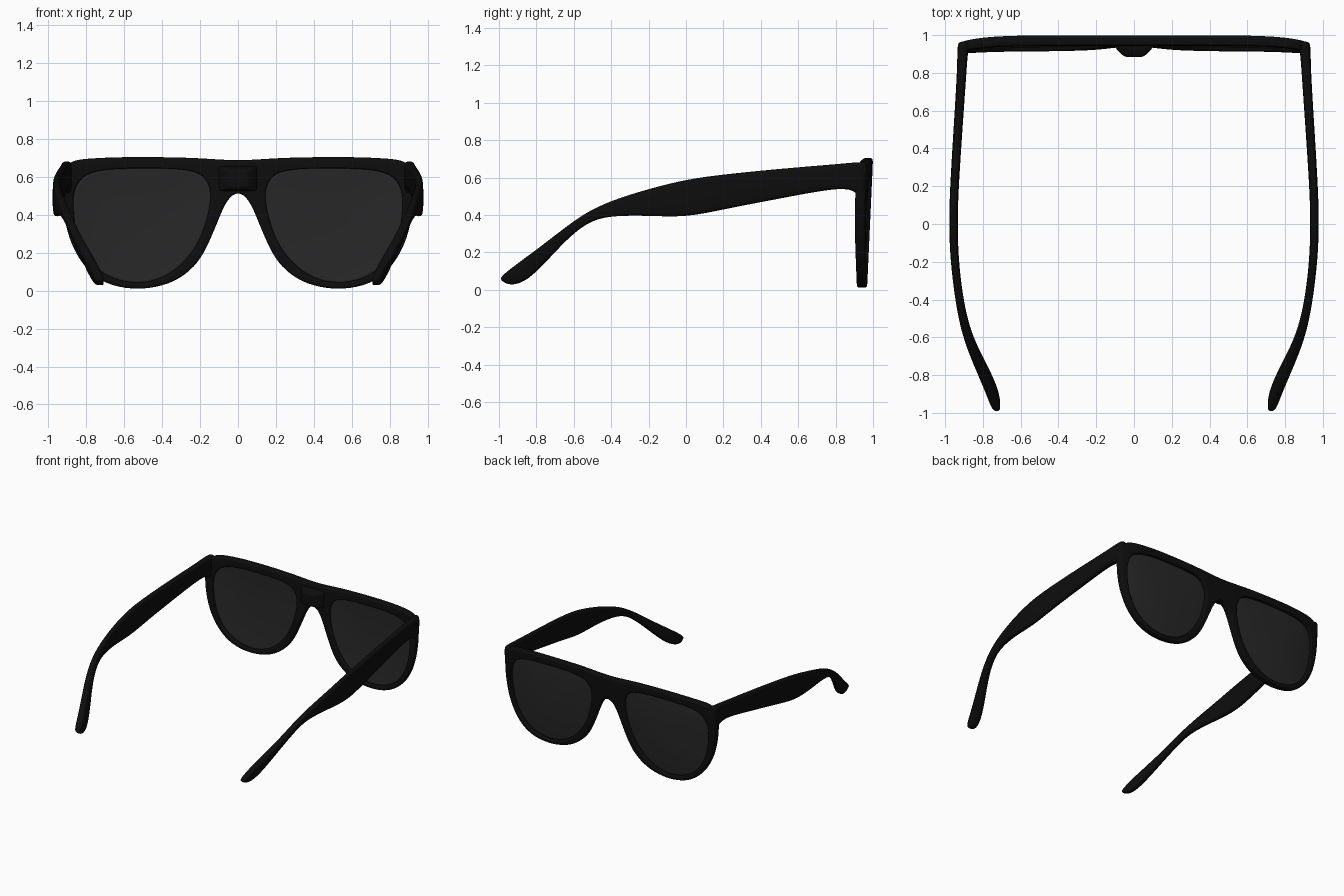
import bpy, bmesh
from mathutils import Vector

if "Cube" in bpy.data.objects:
    bpy.data.objects.remove(bpy.data.objects["Cube"])


def material(name, v):
    m = bpy.data.materials.new(name)
    m.diffuse_color = (v, v, v, 1)
    m.use_nodes = True
    m.node_tree.nodes["Principled BSDF"].inputs["Base Color"].default_value = m.diffuse_color
    return m


black = material("black_plastic", 0.004)
smoke = material("smoked_lens", 0.02)


def make(name, verts, faces, mat, mirror=True, bevel=0.0, subsurf=2):
    me = bpy.data.meshes.new(name)
    me.from_pydata(verts, [], faces)
    bm = bmesh.new()
    bm.from_mesh(me)
    bmesh.ops.recalc_face_normals(bm, faces=bm.faces)
    bm.to_mesh(me)
    bm.free()
    me.materials.append(mat)
    me.shade_smooth()
    ob = bpy.data.objects.new(name, me)
    bpy.context.collection.objects.link(ob)
    if mirror:
        ob.modifiers.new("Mirror", 'MIRROR').use_clip = True
    if bevel:
        b = ob.modifiers.new("Bevel", 'BEVEL')
        b.width, b.segments = bevel, 2
        b.limit_method, b.angle_limit = 'ANGLE', 1.05
    if subsurf:
        s = ob.modifiers.new("Subsurf", 'SUBSURF')
        s.levels = s.render_levels = subsurf
    return ob


def front_y(x, z):
    """Gently raked front surface that wraps back at the outer corners."""
    return 0.968 + 0.032 * z / 0.7 - 0.035 * (abs(x) / 0.93) ** 8


# Right rim: lens opening point paired with outer outline point (x, z, x, z)
RIM = [
    (.50, .645, .50, .706), (.65, .643, .66, .704), (.76, .63, .80, .697),
    (.83, .595, .895, .685), (.865, .53, .928, .61), (.87, .45, .93, .48),
    (.86, .34, .91, .34), (.83, .235, .87, .22), (.77, .135, .80, .11),
    (.68, .07, .70, .035), (.56, .038, .565, .006), (.44, .05, .43, .015),
    (.33, .105, .305, .06), (.25, .19, .205, .15), (.195, .28, .15, .26),
    (.16, .39, .105, .37), (.145, .47, .07, .455), (.145, .52, .035, .503),
    (.155, .565, 0, .517), (.185, .61, 0, .60), (.25, .636, 0, .682),
    (.37, .645, .20, .702),
]
N = len(RIM)

# Frame front: closed ring with front, back, inner and outer walls
T = 0.055
verts, faces = [], []
for a, b, c, d in RIM:
    verts += [(a, front_y(a, b), b), (c, front_y(c, d), d),
              (c, front_y(c, d) - T, d), (a, front_y(a, b) - T, b)]
for i in range(N):
    j = (i + 1) % N
    for k in range(4):
        if k == 1 and RIM[i][2] == 0 and RIM[j][2] == 0:
            continue  # open at the mirror plane
        m = (k + 1) % 4
        faces.append((4*i + k, 4*i + m, 4*j + m, 4*j + k))
make("frame_front", verts, faces, black, bevel=0.012)

# Lenses: slightly domed concentric rings seated in the rims
cx, cz = 0.51, 0.36
RINGS = (1.015, 0.93, 0.75, 0.45)
verts, faces = [], []
for s in RINGS:
    for a, b, _, _ in RIM:
        x, z = cx + (a - cx) * s, cz + (b - cz) * s
        verts.append((x, front_y(x, z) - 0.03 + 0.015 * (1 - s * s), z))
for r in range(len(RINGS) - 1):
    for i in range(N):
        j = (i + 1) % N
        faces.append((r*N + i, r*N + j, r*N + N + j, r*N + N + i))
verts.append((cx, front_y(cx, cz) - 0.015, cz))
base = (len(RINGS) - 1) * N
faces += [(base + i, base + (i + 1) % N, len(verts) - 1) for i in range(N)]
lens = make("lenses", verts, faces, smoke, subsurf=1)
sol = lens.modifiers.new("Solidify", 'SOLIDIFY')
sol.thickness, sol.offset = 0.01, 0

# Nose bridge pad: tapered block behind the bridge
verts = []
for y, w, lo, hi in ((.96, .11, .525, .66), (.925, .095, .525, .655), (.884, .05, .54, .635)):
    verts += [(-w, y, lo), (w, y, lo), (w, y, hi), (-w, y, hi)]
faces = [(0, 1, 2, 3), (8, 9, 10, 11)]
for r in (0, 4):
    faces += [(r + k, r + (k + 1) % 4, r + 4 + (k + 1) % 4, r + 4 + k) for k in range(4)]
make("bridge_pad", verts, faces, black, mirror=False, bevel=0.012).modifiers["Bevel"].angle_limit = 0.6

# Temple arms: loft of (top y, top z, bottom y, bottom z, centre x, half width)
ARM = [
    (.972, .682, .95, .46, .897, .030), (.955, .684, .935, .485, .903, .031),
    (.90, .682, .90, .535, .908, .028), (.80, .672, .80, .545, .912, .025),
    (.50, .648, .50, .487, .932, .024), (.20, .618, .20, .43, .951, .023),
    (0, .592, 0, .386, .958, .023), (-.20, .54, -.20, .396, .950, .022),
    (-.39, .482, -.37, .397, .928, .022), (-.54, .413, -.50, .378, .902, .023),
    (-.67, .315, -.62, .288, .862, .025), (-.80, .215, -.73, .168, .805, .028),
    (-.90, .142, -.82, .075, .762, .029), (-.975, .085, -.89, .030, .736, .027),
    (-1.0, .055, -.955, .026, .724, .020),
]
SECTION = [(1, .75), (.6, 1), (-.6, 1), (-1, .75), (-1, -.75), (-.6, -1), (.6, -1), (1, -.75)]
verts, faces = [], []
for yt, zt, yb, zb, x, w in ARM:
    mid = Vector((x, (yt + yb) / 2, (zt + zb) / 2))
    up = Vector((0, (yt - yb) / 2, (zt - zb) / 2))
    verts += [mid + Vector((w * u, 0, 0)) + up * v for u, v in SECTION]
for r in range(len(ARM) - 1):
    for i in range(8):
        j = (i + 1) % 8
        faces.append((8*r + i, 8*r + j, 8*r + 8 + j, 8*r + 8 + i))
end = 8 * (len(ARM) - 1)
faces += [tuple(range(8)), tuple(range(end, end + 8))]
make("temple_arms", verts, faces, black)
